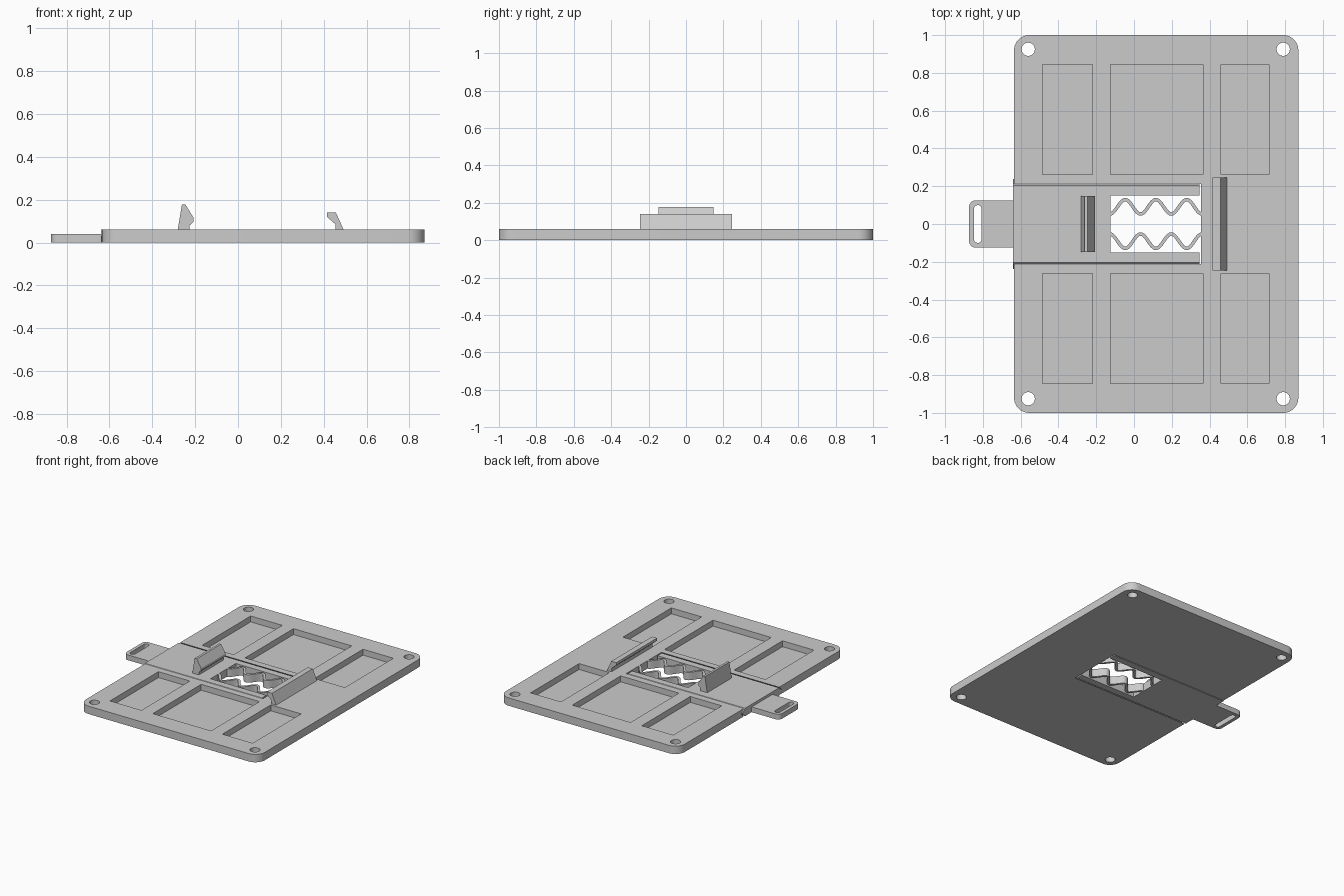
import bpy, bmesh, math
from mathutils import Vector

if "Cube" in bpy.data.objects:
    bpy.data.objects.remove(bpy.data.objects["Cube"])

grey = bpy.data.materials.new("matte grey")
grey.use_nodes = True
grey.diffuse_color = (0.6, 0.6, 0.6, 1)
grey.node_tree.nodes["Principled BSDF"].inputs["Base Color"].default_value = (0.6, 0.6, 0.6, 1)

PLACE = {"x": lambda a, b, t: (t, a, b),
         "y": lambda a, b, t: (a, t, b),
         "z": lambda a, b, t: (a, b, t)}


def prism(name, outline, axis, low, high):
    """Extrude a closed outline along an axis."""
    bm = bmesh.new()
    face = bm.faces.new([bm.verts.new(PLACE[axis](a, b, low)) for a, b in outline])
    moved = bmesh.ops.extrude_face_region(bm, geom=[face])["geom"]
    bmesh.ops.translate(bm, vec=Vector(PLACE[axis](0, 0, high - low)),
                        verts=[v for v in moved if isinstance(v, bmesh.types.BMVert)])
    bmesh.ops.recalc_face_normals(bm, faces=bm.faces)
    mesh = bpy.data.meshes.new(name)
    bm.to_mesh(mesh)
    bm.free()
    mesh.materials.append(grey)
    obj = bpy.data.objects.new(name, mesh)
    bpy.context.collection.objects.link(obj)
    return obj


def rounded(x0, x1, y0, y1, left_r, right_r, steps=10):
    """Rectangle outline with rounded left and right corners."""
    points = []
    corners = [(x1, y1, right_r), (x0, y1, left_r), (x0, y0, left_r), (x1, y0, right_r)]
    for quarter, (x, y, r) in enumerate(corners):
        cx = x - r if x == x1 else x + r
        cy = y - r if y == y1 else y + r
        count = steps if r else 0
        for i in range(count + 1):
            angle = math.pi / 2 * (quarter + i / max(count, 1))
            points.append((cx + r * math.cos(angle), cy + r * math.sin(angle)))
    return points


def box(x0, x1, y0, y1):
    return rounded(x0, x1, y0, y1, 0, 0)


def circle(x, y, r, n=32):
    return [(x + r * math.cos(math.tau * i / n), y + r * math.sin(math.tau * i / n))
            for i in range(n)]


def activate(obj):
    bpy.ops.object.select_all(action="DESELECT")
    obj.select_set(True)
    bpy.context.view_layer.objects.active = obj


def cut(obj, cutter):
    cutter.hide_render = True
    mod = obj.modifiers.new("cut", "BOOLEAN")
    mod.operation, mod.solver, mod.object = "DIFFERENCE", "EXACT", cutter
    activate(obj)
    bpy.ops.object.modifier_apply(modifier=mod.name)
    bpy.data.objects.remove(cutter)


def rail(edge, middle, over=0.0):
    """Cross-section of the sliding rail, widest at mid height."""
    t = 0.06
    half = [(edge, -over), (edge, 0), (middle, t / 2), (edge, t), (edge, t + over)]
    if not over:
        half = half[1:4]
    return half + [(-y, z) for y, z in reversed(half)]


# Base plate with screw holes, pockets and the rail slot
T = 0.06
plate = prism("base_plate", rounded(-0.635, 0.87, -1, 1, 0.08, 0.08), "z", 0, T)
for side in (-1, 1):
    for x in (-0.56, 0.79):
        cut(plate, prism("hole_cutter", circle(x, side * 0.925, 0.035), "z", -0.1, 0.2))
    for x0, x1 in ((-0.485, -0.22), (-0.125, 0.365), (0.46, 0.715)):
        y0, y1 = sorted((side * 0.263, side * 0.845))
        cut(plate, prism("pocket_cutter", box(x0, x1, y0, y1), "z", 0.015, 0.2))
cut(plate, prism("slot_cutter", rail(0.212, 0.245, 0.02), "x", -0.8, 0.356))

# Slider with a window between its two arms
slider = prism("slider", rail(0.204, 0.237), "x", -0.64, 0.346)
cut(slider, prism("window_cutter", box(-0.125, 0.5, -0.152, 0.152), "z", -0.1, 0.2))

# Pull tab with a rounded finger slot
tab = prism("pull_tab", rounded(-0.873, -0.63, -0.125, 0.125, 0.035, 0), "z", 0, 0.04)
cut(tab, prism("finger_cutter", rounded(-0.847, -0.807, -0.1, 0.1, 0.0199, 0.0199),
               "z", -0.1, 0.2))

# Pair of wavy springs
springs = []
for side, name in ((1, "left_spring"), (-1, "right_spring")):
    upper, lower = [], []
    for i in range(73):
        phase = math.tau * 3 * i / 72
        x = -0.128 + 0.488 * i / 72
        y = 0.091 - 0.038 * math.cos(phase)
        slope = 0.038 * math.tau * 3 / 0.488 * math.sin(phase)
        length = math.hypot(1, slope)
        dx, dy = -slope / length * 0.009, 0.009 / length
        upper.append((x + dx, side * (y + dy)))
        lower.append((x - dx, side * (y - dy)))
    springs.append(prism(name, upper + lower[::-1], "z", 0, T))

# Hooked clips facing each other
prism("slider_clip", [(-0.282, 0.055), (-0.262, 0.177), (-0.245, 0.177), (-0.207, 0.115),
                      (-0.207, 0.097), (-0.226, 0.08), (-0.226, 0.055)], "y", -0.147, 0.147)
prism("fixed_clip", [(0.495, 0.055), (0.457, 0.14), (0.415, 0.14), (0.415, 0.12),
                     (0.455, 0.085), (0.455, 0.055)], "y", -0.245, 0.245)

# Smooth the curved walls, keep the edges crisp
for obj in [plate, tab] + springs:
    activate(obj)
    bpy.ops.object.shade_smooth_by_angle(angle=math.radians(30))
